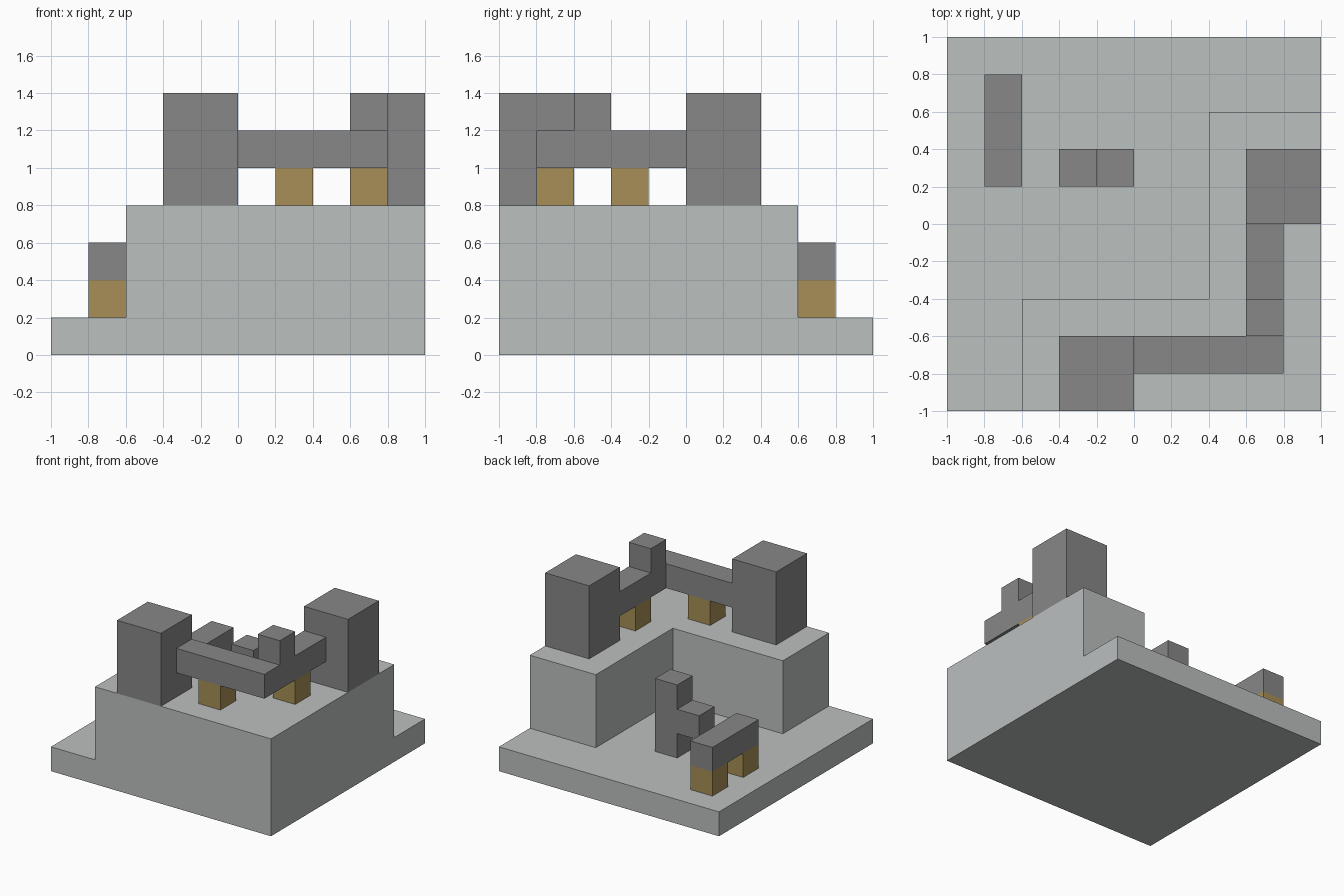
import bpy
import bmesh

cube = bpy.data.objects.get("Cube")
if cube:
    bpy.data.objects.remove(cube, do_unlink=True)


def material(name, rgb):
    mat = bpy.data.materials.new(name)
    mat.use_nodes = True
    mat.diffuse_color = (*rgb, 1)
    bsdf = mat.node_tree.nodes["Principled BSDF"]
    bsdf.inputs["Base Color"].default_value = (*rgb, 1)
    bsdf.inputs["Roughness"].default_value = 0.9
    return mat


PALE_STONE = material("pale stone", (0.50, 0.525, 0.52))
DARK_STONE = material("dark stone", (0.245, 0.245, 0.245))
WOOD = material("wood", (0.39, 0.275, 0.095))


def prism(name, outline, bottom, top, mat):
    """Extrude a plan outline (counter-clockwise) from bottom to top."""
    bm = bmesh.new()
    face = bm.faces.new([bm.verts.new((x, y, bottom)) for x, y in outline])
    result = bmesh.ops.extrude_face_region(bm, geom=[face], use_keep_orig=True)
    for item in result["geom"]:
        if isinstance(item, bmesh.types.BMVert):
            item.co.z = top
    bmesh.ops.recalc_face_normals(bm, faces=bm.faces)
    mesh = bpy.data.meshes.new(name)
    bm.to_mesh(mesh)
    bm.free()
    mesh.materials.append(mat)
    obj = bpy.data.objects.new(name, mesh)
    bpy.context.collection.objects.link(obj)
    return obj


def block(name, x, y, z, mat, size=(0.2, 0.2, 0.2)):
    """Box given by its lowest corner and its size."""
    w, d, h = size
    outline = [(x, y), (x + w, y), (x + w, y + d), (x, y + d)]
    return prism(name, outline, z, z + h, mat)


# Ground slab and L-shaped raised terrace
block("ground_slab", -1, -1, 0, PALE_STONE, (2, 2, 0.2))
prism("terrace", [(-0.6, -1), (1, -1), (1, 0.6), (0.4, 0.6), (0.4, -0.4), (-0.6, -0.4)],
      0.2, 0.8, PALE_STONE)

# Two towers on the terrace
for name, x, y in (("front_tower", -0.4, -1), ("side_tower", 0.6, 0)):
    block(name, x, y, 0.8, DARK_STONE, (0.4, 0.4, 0.6))

# Cornered wall between the towers, with its raised stone and posts
prism("corner_wall", [(0, -0.8), (0.8, -0.8), (0.8, 0), (0.6, 0), (0.6, -0.6), (0, -0.6)],
      1.0, 1.2, DARK_STONE)
block("wall_merlon", 0.6, -0.6, 1.2, DARK_STONE)
block("front_wall_post", 0.2, -0.8, 0.8, WOOD)
block("side_wall_post", 0.6, -0.4, 0.8, WOOD)

# Low beam on two posts
block("low_beam", -0.8, 0.2, 0.4, DARK_STONE, (0.2, 0.6, 0.2))
for name, y in (("low_post_front", 0.2), ("low_post_back", 0.6)):
    block(name, -0.8, y, 0.2, WOOD)

# Ruined pillar with a jutting arm
block("pillar", -0.2, 0.2, 0.2, DARK_STONE, (0.2, 0.2, 0.6))
block("pillar_arm", -0.4, 0.2, 0.4, DARK_STONE)
